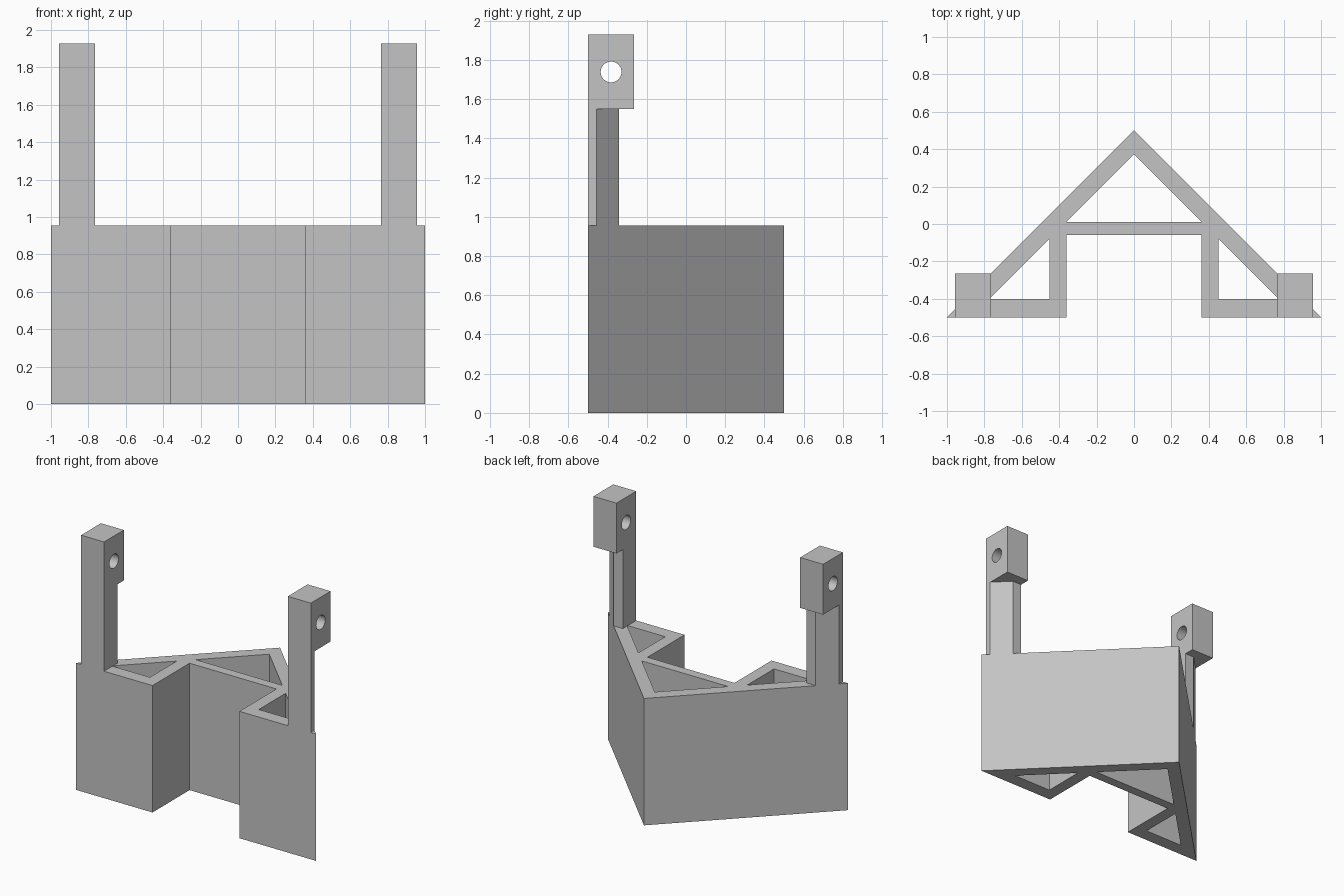
import bpy
import bmesh
import math
from mathutils import Vector

cube = bpy.data.objects.get("Cube")
if cube:
    bpy.data.objects.remove(cube, do_unlink=True)

grey = bpy.data.materials.new("plain_grey")
grey.use_nodes = True
colour = (0.55, 0.55, 0.55, 1)
grey.diffuse_color = colour
grey.node_tree.nodes["Principled BSDF"].inputs["Base Color"].default_value = colour


def extrude_profile(name, loops, place, direction):
    """Fill closed 2D loops (outline first, then holes) and extrude them."""
    bm = bmesh.new()
    for loop in loops:
        verts = [bm.verts.new(place(a, b)) for a, b in loop]
        for i, v in enumerate(verts):
            bm.edges.new((v, verts[i - 1]))
    bmesh.ops.triangle_fill(bm, edges=bm.edges[:], use_beauty=True,
                            normal=Vector(direction).normalized())
    grown = bmesh.ops.extrude_face_region(bm, geom=bm.faces[:], use_keep_orig=True)
    moved = [g for g in grown["geom"] if isinstance(g, bmesh.types.BMVert)]
    bmesh.ops.translate(bm, verts=moved, vec=direction)
    bmesh.ops.recalc_face_normals(bm, faces=bm.faces[:])
    mesh = bpy.data.meshes.new(name)
    bm.to_mesh(mesh)
    bm.free()
    mesh.materials.append(grey)
    obj = bpy.data.objects.new(name, mesh)
    bpy.context.collection.objects.link(obj)
    return obj


def mirrored(points):
    return [(-x, y) for x, y in reversed(points)]


BODY_TOP, HEAD_BOTTOM, POST_TOP = 0.955, 1.549, 1.928
INNER, OUTER, FRONT = 0.765, 0.956, -0.5

# Body: triangular bracket with a front notch and three through openings
half = [(0.362, -0.059), (0.362, FRONT), (1, FRONT)]
outline = half + [(0, 0.5)] + mirrored(half)
side_hole = [(0.453, -0.081), (0.453, -0.4), (0.772, -0.4)]
centre_hole = [(0, 0.372), (0.36, 0.012), (-0.36, 0.012)]
extrude_profile("body", [outline, centre_hole, side_hole, mirrored(side_hole)],
                lambda x, y: (x, y, 0), (0, 0, BODY_TOP))

# Posts: shaft that follows the sloped wall, with a drilled block on top
back = -0.341
shaft = [(INNER, FRONT), (OUTER, FRONT), (OUTER, 0.5 - OUTER),
         (0.5 - back, back), (INNER, back)]
block = [(FRONT, HEAD_BOTTOM), (-0.265, HEAD_BOTTOM),
         (-0.265, POST_TOP), (FRONT, POST_TOP)]
STEPS = 48
bore = [(-0.382 + 0.053 * math.cos(math.tau * i / STEPS),
         1.738 + 0.053 * math.sin(math.tau * i / STEPS)) for i in range(STEPS)]

for side, sign in (("left", 1), ("right", -1)):
    extrude_profile(side + "_post_shaft",
                    [shaft if sign > 0 else mirrored(shaft)],
                    lambda x, y: (x, y, BODY_TOP), (0, 0, HEAD_BOTTOM - BODY_TOP))
    head = extrude_profile(side + "_post_head", [block, bore],
                           lambda y, z: (sign * INNER, y, z),
                           (sign * (OUTER - INNER), 0, 0))
    # Smooth bore, crisp block edges
    bpy.ops.object.select_all(action="DESELECT")
    head.select_set(True)
    bpy.context.view_layer.objects.active = head
    bpy.ops.object.shade_smooth_by_angle(angle=math.radians(30))
